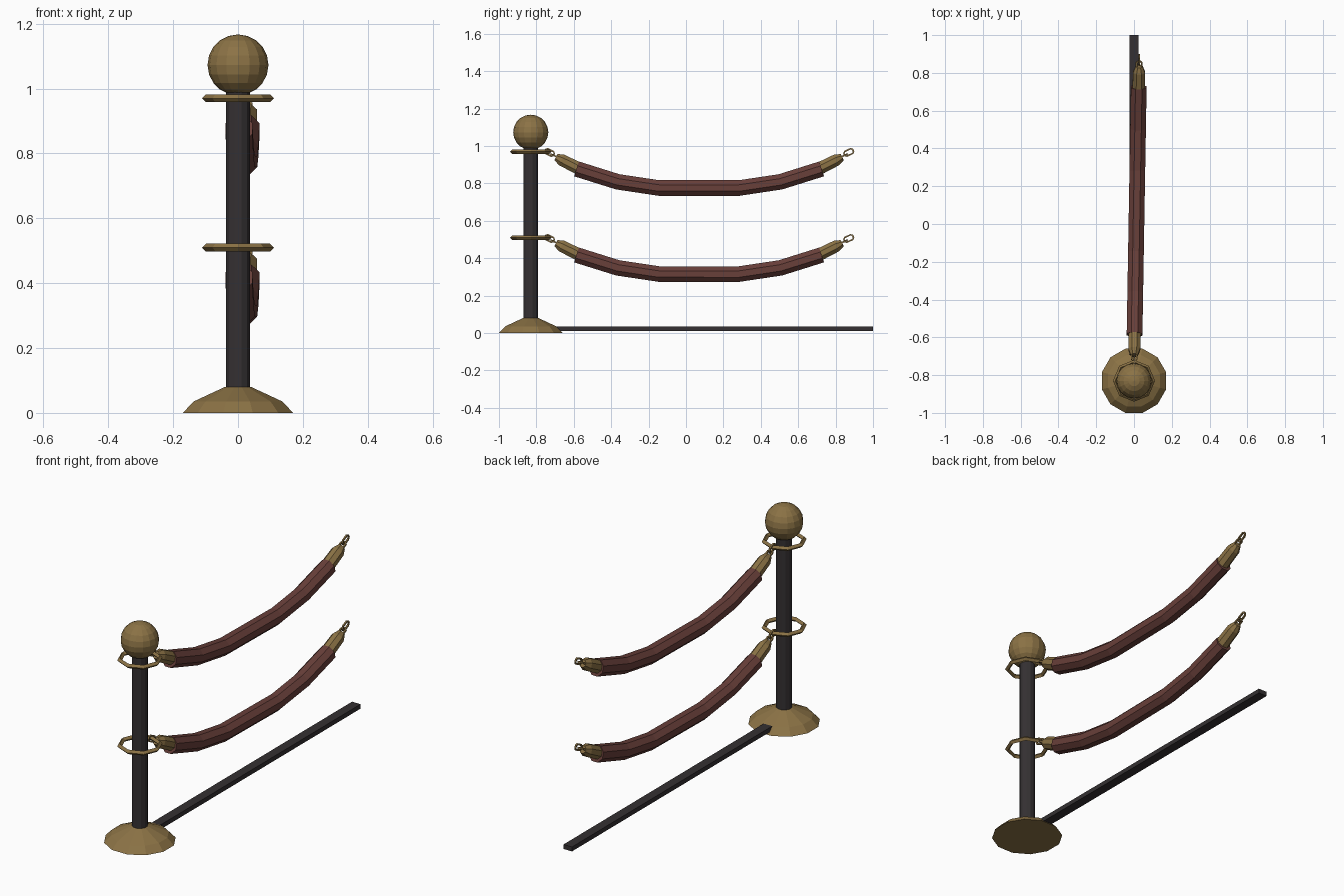
import bpy, bmesh, math
from mathutils import Vector, Matrix

if "Cube" in bpy.data.objects:
    bpy.data.objects.remove(bpy.data.objects["Cube"])

POST_Y = -0.83      # post axis
MID_Y = 0.07        # middle of the rope span


def material(name, col):
    m = bpy.data.materials.new(name)
    m.diffuse_color = (*col, 1)
    m.use_nodes = True
    m.node_tree.nodes["Principled BSDF"].inputs["Base Color"].default_value = m.diffuse_color
    return m


BRASS = material("brass", (0.26, 0.17, 0.06))
VELVET = material("velvet", (0.14, 0.05, 0.042))
DARK = material("dark_metal", (0.035, 0.03, 0.032))


def make(name, bm, mat):
    bmesh.ops.recalc_face_normals(bm, faces=bm.faces)
    me = bpy.data.meshes.new(name)
    bm.to_mesh(me)
    bm.free()
    me.materials.append(mat)
    ob = bpy.data.objects.new(name, me)
    bpy.context.collection.objects.link(ob)
    return ob


def skin(name, rings, mat, closed=False):
    """Bridge a list of vertex rings; cap the ends unless closed."""
    bm = bmesh.new()
    rows = [[bm.verts.new(p) for p in r] for r in rings]
    n = len(rows[0])
    for i in range(len(rows) if closed else len(rows) - 1):
        a, b = rows[i], rows[(i + 1) % len(rows)]
        for j in range(n):
            k = (j + 1) % n
            bm.faces.new((a[j], a[k], b[k], b[j]))
    if not closed:
        bm.faces.new(rows[0])
        bm.faces.new(rows[-1])
    return make(name, bm, mat)


def lathe(name, profile, sides, mat):
    """Turned solid round the post axis from (radius, z) pairs."""
    rings = []
    for r, z in profile:
        angs = [math.tau * (j + 0.5) / sides for j in range(sides)]
        rings.append([(r * math.cos(a), POST_Y + r * math.sin(a), z) for a in angs])
    return skin(name, rings, mat)


def tube(name, path, radii, sides, mat, side=Vector((1, 0, 0)), closed=False):
    """Sweep a polygon along a path; side is a steady cross direction."""
    rings, n = [], len(path)
    for i, p in enumerate(path):
        a = path[i - 1] if closed or i else p
        b = path[(i + 1) % n] if closed or i < n - 1 else p
        t = (b - a).normalized()
        u = (side - t * side.dot(t)).normalized()
        v = t.cross(u)
        rings.append([p + radii[i] * (u * math.cos(w) + v * math.sin(w))
                      for w in (math.tau * (j + 0.5) / sides for j in range(sides))])
    return skin(name, rings, mat, closed)


def link(name, centre, along, across):
    """Small oval chain link lying in the along/across plane."""
    pts = []
    for i in range(8):
        w = math.tau * (i + 0.5) / 8
        c, s = math.cos(w), math.sin(w)
        pts.append(centre + along * (0.015 * c + math.copysign(0.012, c)) + across * 0.015 * s)
    tube(name, pts, [0.0058] * 8, 4, BRASS, along.cross(across), True)


# Post: base, pole and ball
lathe("base", [(0.176, 0), (0.142, 0.035), (0.042, 0.08)], 12, BRASS)
lathe("pole", [(0.039, 0.04), (0.039, 1.0)], 12, DARK)
bm = bmesh.new()
bmesh.ops.create_uvsphere(bm, u_segments=16, v_segments=10, radius=0.094,
                          matrix=Matrix.Translation((0, POST_Y, 1.073)))
make("ball_finial", bm, BRASS)

# Floor rail
bm = bmesh.new()
bmesh.ops.create_cube(bm, size=1, matrix=Matrix.Translation((0, 0.085, 0.023))
                      @ Matrix.Diagonal((0.05, 1.83, 0.024, 1)))
make("floor_rail", bm, DARK)

# Half of the sagging rope centre line: (distance from middle, height)
HALF = [(0.215, 0.775), (0.435, 0.808), (0.655, 0.877)]
CAP = [(0.585, 0.851), (0.645, 0.88), (0.735, 0.925), (0.765, 0.94)]


def at(d, z, dz):
    y = MID_Y + d
    return Vector((0.014 + 0.017 * d, y, z + dz))


for label, dz in (("upper", 0.0), ("lower", -0.46)):
    # Ring around the post
    ring = [Vector((0.099 * math.cos(a), POST_Y + 0.099 * math.sin(a), 0.97 + dz))
            for a in (math.tau * i / 8 for i in range(8))]
    bm_ring = []
    for p in ring:
        out = Vector((p.x, p.y - POST_Y, 0)).normalized()
        up = Vector((0, 0, 1))
        bm_ring.append([p + out * 0.012, p + up * 0.012, p - out * 0.012, p - up * 0.012])
    skin(label + "_post_ring", bm_ring, BRASS, True)

    # Velvet rope
    path = [at(-d, z, dz) for d, z in reversed(HALF)] + [at(d, z, dz) for d, z in HALF]
    tube(label + "_rope", path, [0.045] * 6, 8, VELVET)

    # End caps and chain links at both ends
    for end, s in (("near", -1), ("far", 1)):
        tube(f"{label}_{end}_cap", [at(s * d, z, dz) for d, z in CAP],
             [0.036, 0.036, 0.034, 0.02], 8, BRASS)
        along = Vector((0, s, 0.48)).normalized()
        x = Vector((1, 0, 0))
        link(f"{label}_{end}_inner_link", at(s * 0.768, 0.945, dz), along, x)
        link(f"{label}_{end}_outer_link", at(s * 0.8, 0.965, dz), along, along.cross(x))
